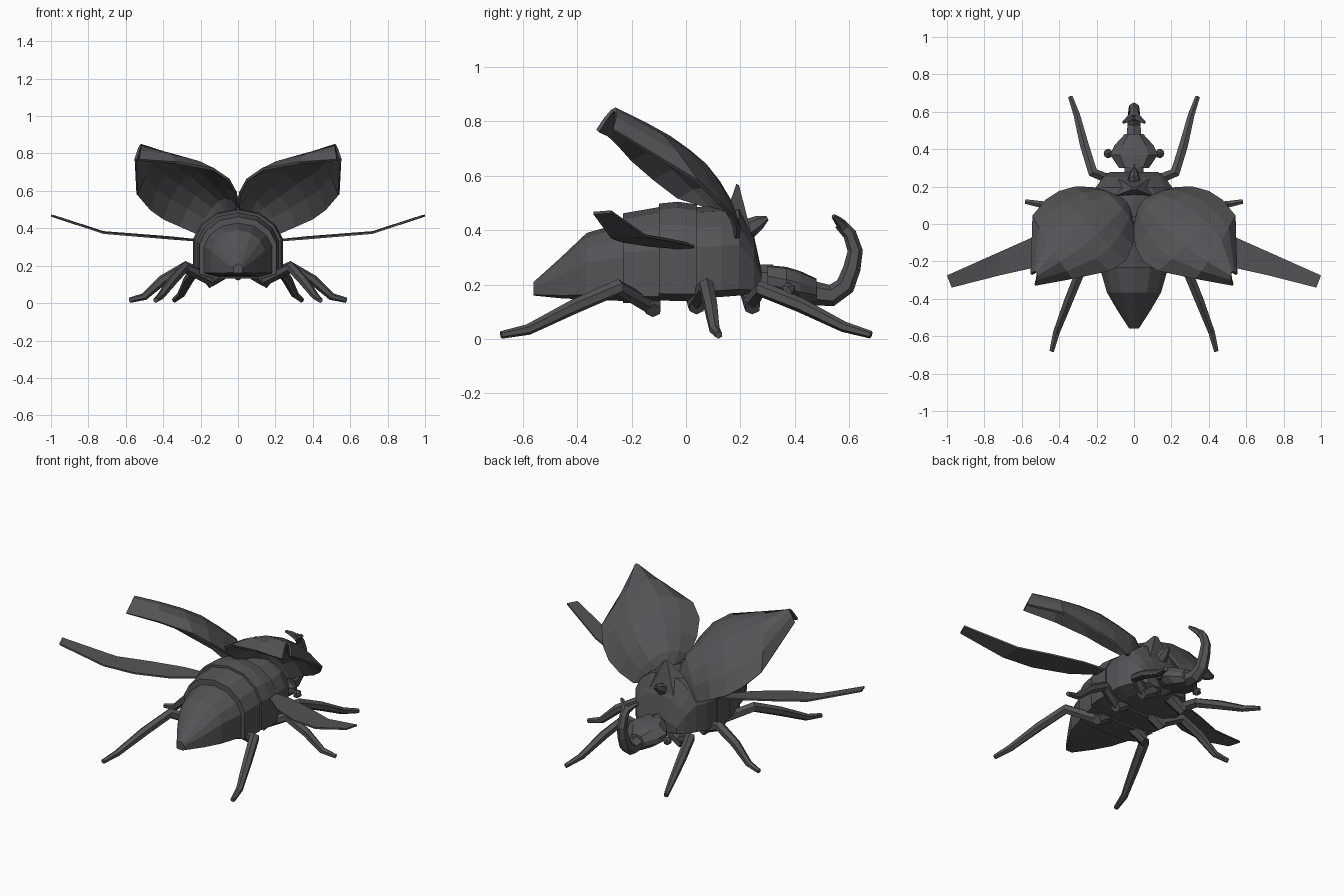
import bpy, bmesh, math
from mathutils import Vector

if "Cube" in bpy.data.objects:
    bpy.data.objects.remove(bpy.data.objects["Cube"])

shell = bpy.data.materials.new("dark_grey_shell")
shell.diffuse_color = (0.088, 0.086, 0.094, 1)
shell.use_nodes = True
shell.node_tree.nodes["Principled BSDF"].inputs["Base Color"].default_value = shell.diffuse_color


def finish(name, bm, mirror=False):
    bmesh.ops.recalc_face_normals(bm, faces=bm.faces[:])
    me = bpy.data.meshes.new(name)
    bm.to_mesh(me)
    bm.free()
    me.materials.append(shell)
    ob = bpy.data.objects.new(name, me)
    bpy.context.collection.objects.link(ob)
    if mirror:
        ob.modifiers.new("mirror", "MIRROR").use_mirror_merge = False
    return ob


def loft(name, rings, closed=True, caps=True, mirror=False):
    """Skin a list of equally long point rings."""
    bm = bmesh.new()
    rows = [[bm.verts.new(p) for p in r] for r in rings]
    n = len(rows[0])
    for a, b in zip(rows, rows[1:]):
        for i in range(n if closed else n - 1):
            j = (i + 1) % n
            bm.faces.new((a[i], a[j], b[j], b[i]))
    if closed and caps:
        bm.faces.new(rows[0])
        bm.faces.new(rows[-1])
    return finish(name, bm, mirror)


def tube(name, path, radii, sides=6, mirror=False):
    """Faceted tube along a path."""
    pts = [Vector(p) for p in path]
    rings = []
    for i, (p, r) in enumerate(zip(pts, radii)):
        d = (pts[min(i + 1, len(pts) - 1)] - pts[max(i - 1, 0)]).normalized()
        side = d.cross(Vector((0, 0, 1)))
        if abs(d.x) < 0.01:
            side = Vector((1, 0, 0))
        side.normalize()
        up = side.cross(d)
        rings.append([p + r * (side * math.cos(a) + up * math.sin(a))
                      for a in (math.tau * (k + 0.5) / sides for k in range(sides))])
    return loft(name, rings, mirror=mirror)


# Flat-bellied, domed body section: (share of half width, share of height)
DOME = [(0.6, 0), (1, 0.07), (1, 0.56), (0.83, 0.77), (0.48, 0.94), (0, 1)]
HEAD = [(0.6, 0), (1, 0.3), (1, 0.6), (0.6, 0.95), (0, 1)]


def body(name, stations, half):
    full = half + [(-x, z) for x, z in half[-2::-1]]
    return loft(name, [[(x * w, y, lo + z * (hi - lo)) for x, z in full]
                       for y, w, lo, hi in stations])


# Abdomen segments, stepping wider toward the front
body("abdomen_tip", [(-.56, .025, .16, .21), (-.46, .09, .15, .30),
                     (-.365, .145, .145, .39), (-.225, .185, .14, .43)], DOME)
body("abdomen_rear_segment", [(-.232, .205, .132, .462), (-.1, .22, .132, .485)], DOME)
body("abdomen_front_segment", [(-.1, .23, .142, .498), (-.03, .24, .14, .505),
                               (.04, .24, .14, .495)], DOME)

# Thorax with a central crest and a small forward spike
body("thorax", [(.03, .235, .15, .485), (.13, .23, .155, .49), (.195, .205, .16, .49),
                (.25, .165, .165, .38), (.278, .13, .18, .25)], DOME)
loft("thorax_crest", [[(-.13, .14, .44), (.13, .14, .44), (.09, .245, .37), (-.09, .245, .37)],
                      [(-.01, .185, .57), (.01, .185, .57), (.01, .195, .565), (-.01, .195, .565)]])
tube("thorax_spike", [(0, .22, .40), (0, .27, .43), (0, .30, .445)], [.04, .026, .008], 6)
tube("neck", [(0, .25, .215), (0, .32, .215)], [.06, .06], 6)

# Head, eyes and curled horn with forked tip
body("head", [(.30, .08, .17, .272), (.37, .128, .15, .265),
              (.42, .105, .14, .25), (.48, .05, .135, .222)], HEAD)
bm = bmesh.new()
bmesh.ops.create_icosphere(bm, subdivisions=1, radius=0.027)
bmesh.ops.translate(bm, verts=bm.verts, vec=(.138, .377, .182))
finish("eye", bm, mirror=True)
tube("horn", [(0, .46, .17), (0, .535, .16), (0, .585, .195), (0, .61, .26),
              (0, .622, .325), (0, .602, .385), (0, .565, .425)],
     [.045, .04, .036, .032, .028, .025, .022])
tube("horn_prong", [(.005, .58, .41), (.03, .56, .435), (.058, .542, .452)],
     [.02, .016, .008], 5, mirror=True)

# Raised wing cases: leaf shells lofted between inner edge, crown and outer edge
INNER = [(.02, .06, .49), (.0, -.03, .52), (.012, -.12, .59), (.05, -.20, .66),
         (.13, -.25, .715), (.33, -.29, .75), (.53, -.325, .765)]
CROWN = [(.06, .13, .47), (.10, .12, .55), (.18, .07, .62), (.26, .01, .69),
         (.34, -.06, .74), (.43, -.15, .79), (.52, -.262, .845)]
OUTER = [(.14, .175, .385), (.22, .19, .37), (.31, .195, .41), (.40, .17, .45),
         (.47, .125, .50), (.54, .04, .58), (.547, -.27, .77)]


def bend(a, m, b, t):
    """Quadratic arc through a, m, b."""
    a, m, b = Vector(a), Vector(m), Vector(b)
    c = 2 * m - (a + b) / 2
    return (1 - t) ** 2 * a + 2 * t * (1 - t) * c + t * t * b


case = loft("wing_case", [[bend(a, m, b, k / 6) for k in range(7)]
                          for a, m, b in zip(INNER, CROWN, OUTER)], closed=False, mirror=True)
thick = case.modifiers.new("thickness", "SOLIDIFY")
thick.thickness = 0.014
thick.offset = 0

# Thin hind wings
LEAD = [(.20, .04, .335), (.36, 0, .352), (.54, -.07, .366), (.72, -.15, .38), (1.0, -.275, .468)]
TRAIL = [(.20, .0, .333), (.36, -.14, .345), (.54, -.235, .36), (.72, -.275, .375), (.975, -.34, .463)]
loft("hind_wing", [[(x, y, z + .005), (u, v, w + .005), (u, v, w - .005), (x, y, z - .005)]
                   for (x, y, z), (u, v, w) in zip(LEAD, TRAIL)], mirror=True)

# Legs: hip, knee, shin, ankle, foot
LEGS = {
    "front_leg": [(.12, .235, .13), (.22, .275, .185), (.265, .42, .125), (.305, .58, .045), (.34, .68, .016)],
    "middle_leg": [(.14, .03, .13), (.28, .075, .195), (.40, .09, .125), (.50, .105, .035), (.58, .12, .015)],
    "hind_leg": [(.14, -.13, .12), (.285, -.25, .19), (.35, -.41, .12), (.415, -.58, .035), (.44, -.68, .015)],
}
for name, path in LEGS.items():
    tube(name, path, [.03, .03, .027, .02, .014], 6, mirror=True)
    hip = Vector(path[0])
    tube(name + "_hip", [hip + Vector((-.06, 0, .05)), hip + Vector((.03, .01, -.015))],
         [.04, .03], 6, mirror=True)
